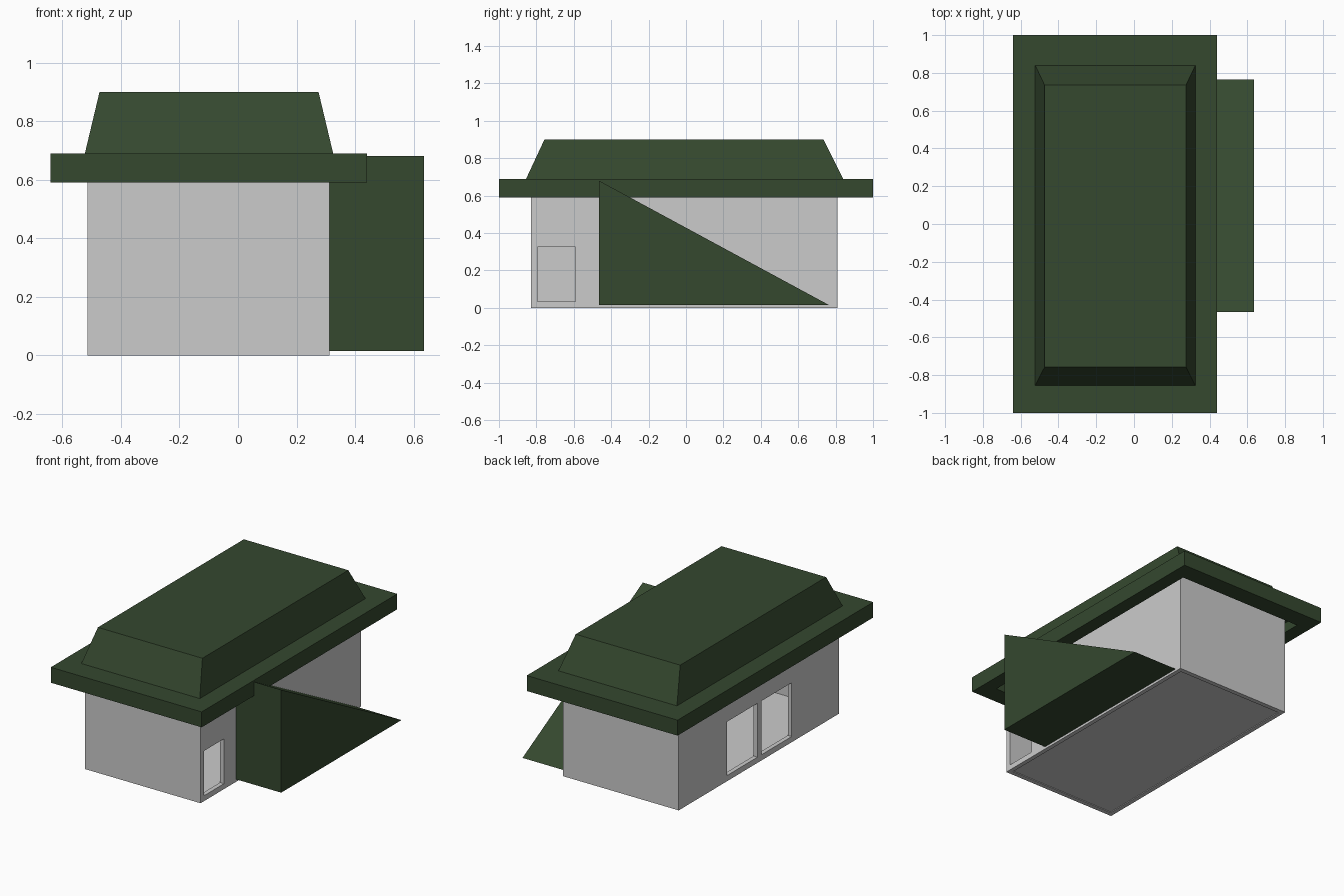
import bpy, bmesh

if "Cube" in bpy.data.objects:
    bpy.data.objects.remove(bpy.data.objects["Cube"])

green = bpy.data.materials.new("dark_green")
green.diffuse_color = (0.035, 0.065, 0.028, 1)
green.use_nodes = True
green.node_tree.nodes["Principled BSDF"].inputs["Base Color"].default_value = green.diffuse_color


def prism(name, bottom, top, mat=None):
    """Closed solid between two matching outlines."""
    bm = bmesh.new()
    lo = [bm.verts.new(p) for p in bottom]
    hi = [bm.verts.new(p) for p in top]
    n = len(lo)
    bm.faces.new(lo[::-1])
    bm.faces.new(hi)
    for i in range(n):
        j = (i + 1) % n
        bm.faces.new((lo[i], lo[j], hi[j], hi[i]))
    bmesh.ops.recalc_face_normals(bm, faces=bm.faces)
    me = bpy.data.meshes.new(name)
    bm.to_mesh(me)
    bm.free()
    ob = bpy.data.objects.new(name, me)
    bpy.context.collection.objects.link(ob)
    if mat:
        me.materials.append(mat)
    return ob


def rect(x0, x1, y0, y1, z):
    return [(x0, y0, z), (x1, y0, z), (x1, y1, z), (x0, y1, z)]


def box(name, x, y, z, mat=None):
    return prism(name, rect(*x, *y, z[0]), rect(*x, *y, z[1]), mat)


def cut(target, cutter):
    cutter.hide_render = True
    cutter.hide_set(True)
    cutter.display_type = 'WIRE'
    mod = target.modifiers.new(cutter.name, 'BOOLEAN')
    mod.operation = 'DIFFERENCE'
    mod.solver = 'EXACT'
    mod.object = cutter


# Hollow house walls with a door opening and two windows
walls = box("walls", (-0.515, 0.313), (-0.83, 0.81), (0, 0.655))
cut(walls, box("room_cutter", (-0.487, 0.285), (-0.80, 0.78), (-0.1, 0.8)))
cut(walls, box("door_cutter", (0.25, 0.4), (-0.795, -0.59), (0.035, 0.325)))
for i, y in enumerate([(0.005, 0.315), (-0.345, -0.035)]):
    cut(walls, box(f"window_cutter_{i + 1}", (-0.6, -0.45), y, (0.037, 0.385)))

# Floor slab inside the walls
box("floor", (-0.487, 0.285), (-0.80, 0.78), (0.005, 0.03))

# Eave slab, hollow underneath
eave = box("eave", (-0.64, 0.44), (-1, 1), (0.59, 0.69), green)
cut(eave, box("eave_cutter", (-0.55, 0.35), (-0.88, 0.88), (0.5, 0.655)))

# Tapered upper roof
prism("upper_roof", rect(-0.523, 0.325, -0.855, 0.84, 0.69),
      rect(-0.473, 0.275, -0.757, 0.735, 0.90), green)

# Triangular ramp beside the right wall
ramp = [(-0.465, 0.015), (0.765, 0.015), (-0.465, 0.68)]
prism("ramp", [(0.313, y, z) for y, z in ramp],
      [(0.635, y, z) for y, z in ramp], green)
